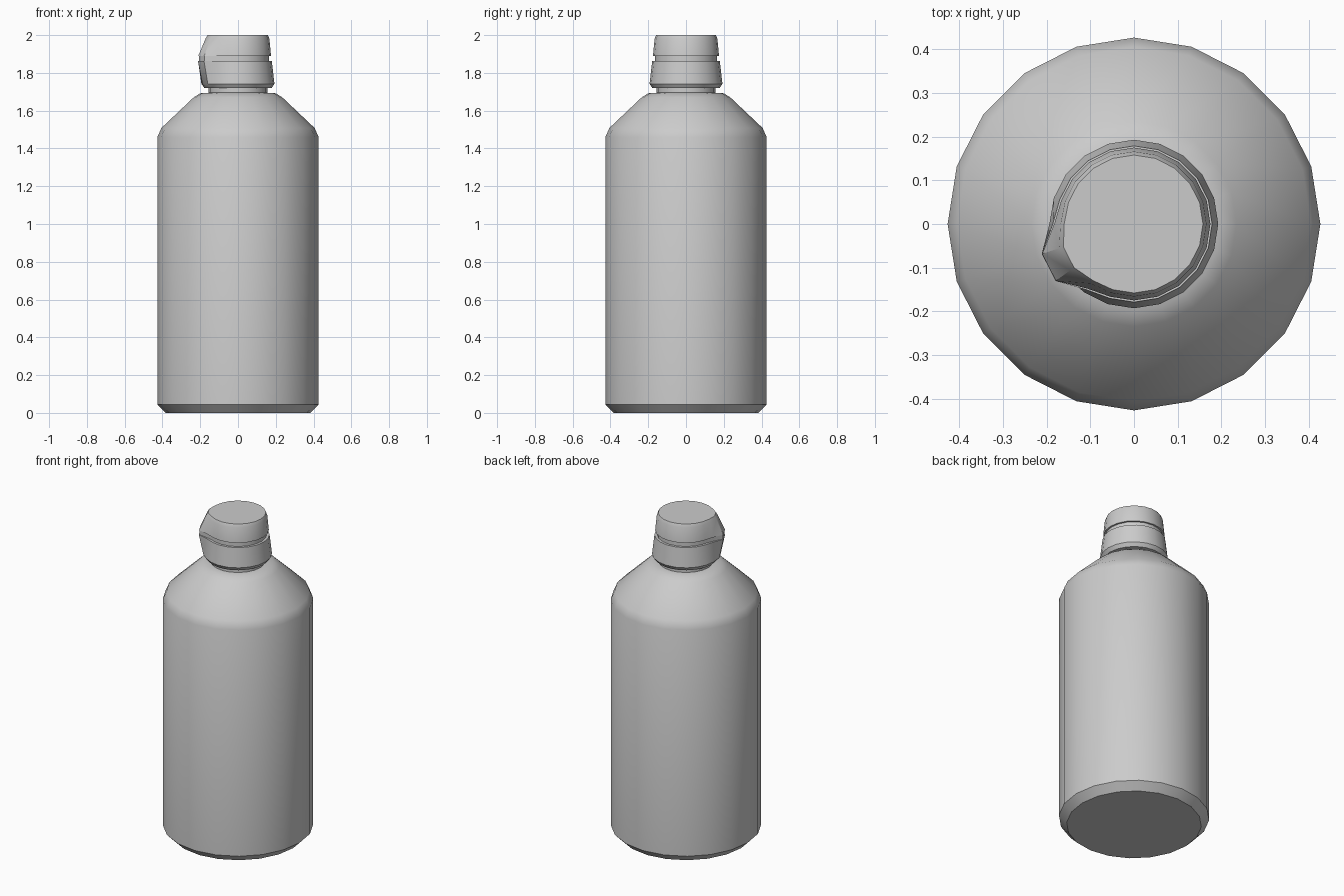
import bpy, bmesh, math

if "Cube" in bpy.data.objects:
    bpy.data.objects.remove(bpy.data.objects["Cube"])

SIDES = 20
TAB_ANGLE = math.radians(207)


def lathe(name, profile, smooth=35):
    """Spin (radius, z, tab push) points; the push pulls the wall out at the thumb tab."""
    bm = bmesh.new()
    rings = []
    for r, z, push in profile:
        ring = []
        for i in range(SIDES):
            a = 2 * math.pi * i / SIDES
            d = (a - TAB_ANGLE + math.pi) % (2 * math.pi) - math.pi
            rr = r + push * math.exp(-(d / math.radians(19)) ** 2)
            ring.append(bm.verts.new((rr * math.cos(a), rr * math.sin(a), z)))
        rings.append(ring)
    for lo, hi in zip(rings, rings[1:]):
        for i in range(SIDES):
            j = (i + 1) % SIDES
            bm.faces.new((lo[i], lo[j], hi[j], hi[i]))
    bm.faces.new(rings[0][::-1])
    bm.faces.new(rings[-1])
    bmesh.ops.recalc_face_normals(bm, faces=bm.faces)
    mesh = bpy.data.meshes.new(name)
    bm.to_mesh(mesh)
    bm.free()
    obj = bpy.data.objects.new(name, mesh)
    bpy.context.collection.objects.link(obj)
    bpy.ops.object.select_all(action='DESELECT')
    obj.select_set(True)
    bpy.context.view_layer.objects.active = obj
    bpy.ops.object.shade_smooth_by_angle(angle=math.radians(smooth))
    return obj


# Bottle body with chamfered base, sloped shoulder and short neck
lathe("bottle_body", [
    (0.383, 0.0, 0), (0.427, 0.045, 0), (0.427, 1.46, 0), (0.406, 1.508, 0),
    (0.235, 1.67, 0), (0.20, 1.692, 0), (0.155, 1.695, 0), (0.155, 1.73, 0),
])

# Flip cap: collar, groove and lid, with the thumb tab bridging the groove
lathe("flip_cap", [
    (0.150, 1.72, 0), (0.178, 1.72, 0), (0.193, 1.742, 0.006),
    (0.179, 1.862, 0.054), (0.164, 1.862, 0.068),
    (0.164, 1.89, 0.068), (0.175, 1.89, 0.058),
    (0.166, 1.982, 0.018), (0.158, 2.0, 0.015),
])
